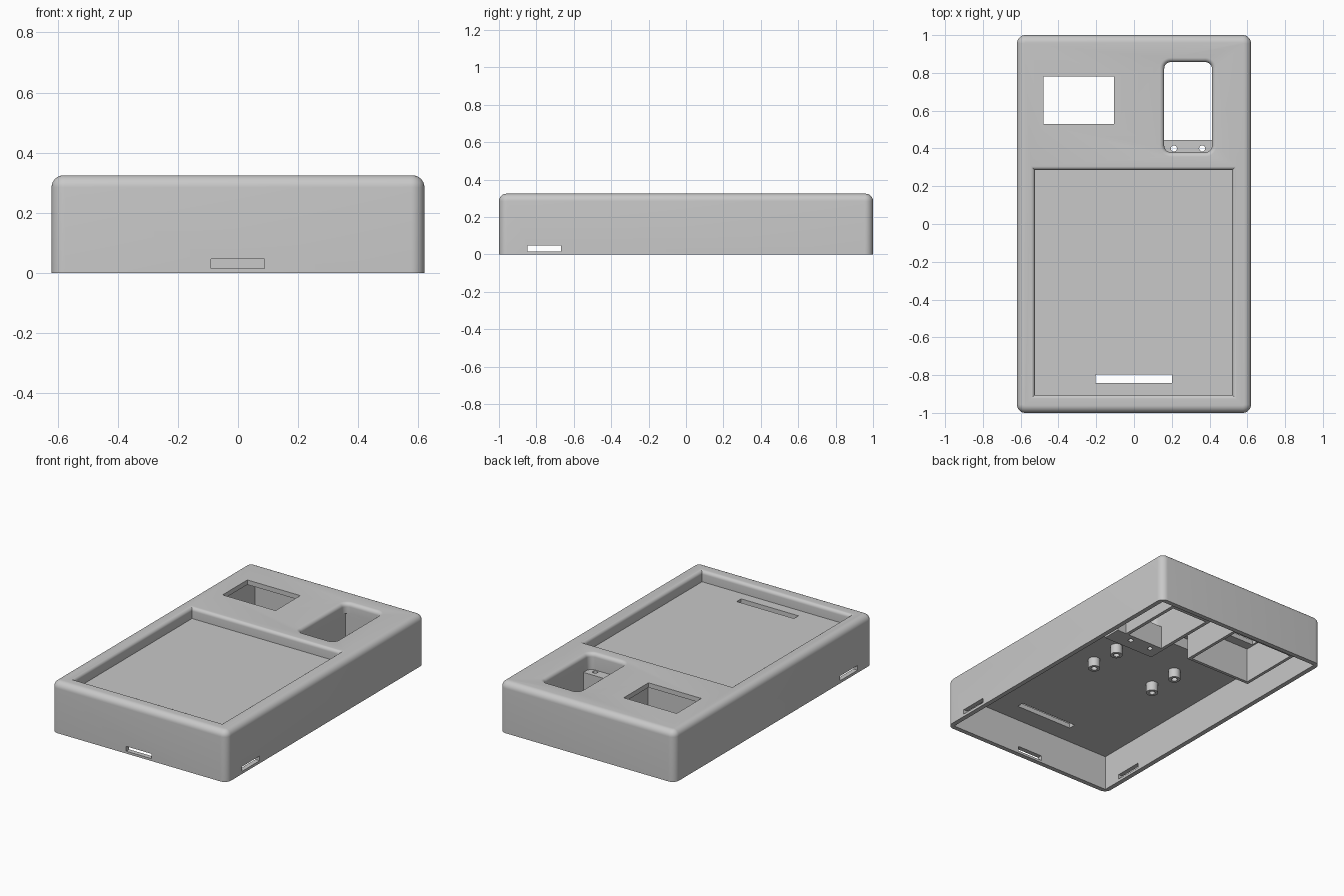
import bpy
import bmesh
from math import sin, cos, pi, radians

old = bpy.data.objects.get("Cube")
if old:
    bpy.data.objects.remove(old)

grey = bpy.data.materials.new("matte_grey")
grey.use_nodes = True
COLOR = (0.58, 0.58, 0.58, 1)
grey.diffuse_color = COLOR
grey.node_tree.nodes["Principled BSDF"].inputs["Base Color"].default_value = COLOR


def outline(x0, x1, y0, y1, r, grow=0.0, steps=8):
    """Rectangle outline, optionally with rounded corners, offset by grow."""
    if r <= 0:
        return [(x0 - grow, y0 - grow), (x1 + grow, y0 - grow),
                (x1 + grow, y1 + grow), (x0 - grow, y1 + grow)]
    centres = [(x1 - r, y1 - r), (x0 + r, y1 - r), (x0 + r, y0 + r), (x1 - r, y0 + r)]
    points = []
    for k, (cx, cy) in enumerate(centres):
        for i in range(steps + 1):
            a = (k + i / steps) * pi / 2
            points.append((cx + (r + grow) * cos(a), cy + (r + grow) * sin(a)))
    return points


def loft(name, rect, r, levels):
    """Closed solid through offset outlines, levels = [(z, grow), ...]."""
    bm = bmesh.new()
    rings = [[bm.verts.new((x, y, z)) for x, y in outline(*rect, r, g)] for z, g in levels]
    n = len(rings[0])
    for low, high in zip(rings, rings[1:]):
        for i in range(n):
            j = (i + 1) % n
            bm.faces.new((low[i], low[j], high[j], high[i]))
    bm.faces.new(rings[0][::-1])
    bm.faces.new(rings[-1])
    bmesh.ops.recalc_face_normals(bm, faces=bm.faces)
    mesh = bpy.data.meshes.new(name)
    bm.to_mesh(mesh)
    bm.free()
    mesh.materials.append(grey)
    obj = bpy.data.objects.new(name, mesh)
    bpy.context.collection.objects.link(obj)
    return obj


def box(name, x0, x1, y0, y1, z0, z1):
    return loft(name, (x0, x1, y0, y1), 0, [(z0, 0), (z1, 0)])


def rod(name, x, y, r, z0, z1):
    return loft(name, (x - r, x + r, y - r, y + r), r, [(z0, 0), (z1, 0)])


def combine(tool, operation="DIFFERENCE"):
    """Boolean the tool into the case, then discard it."""
    bpy.context.view_layer.objects.active = case
    mod = case.modifiers.new("combine", "BOOLEAN")
    mod.operation, mod.solver, mod.object = operation, "EXACT", tool
    bpy.ops.object.modifier_apply(modifier=mod.name)
    bpy.data.objects.remove(tool)


def flare(top, r, steps=6):
    """Levels of a rounded-over rim around an opening."""
    arc = [i / steps * pi / 2 for i in range(steps + 1)]
    return [(top - r + r * sin(a), r - r * cos(a)) for a in arc] + [(top + 0.1, r)]


TOP, WALL = 0.325, 0.03
FLOOR = 0.255          # tray floor
UNDER = FLOOR - WALL   # underside of the tray floor
TUBE = 0.07            # lower rim of the hanging sleeves

# Outer case with rounded corners and top edge
R = 0.04
arc = [i / 8 * pi / 2 for i in range(9)]
case = loft("case", (-0.62, 0.62, -1, 1), 0.045,
            [(0, 0)] + [(TOP - R + R * sin(a), R * cos(a) - R) for a in arc])

# Hollow underside, deeper behind the tray
combine(box("lower_cavity", -0.59, 0.59, -0.97, 0.97, -0.2, UNDER))
combine(box("rear_cavity", -0.59, 0.59, 0.33, 0.97, 0.1, TOP - WALL))

# Sleeves hanging under the two rear openings, and the shelf block
combine(box("screen_sleeve", -0.51, -0.04, 0.45, 0.89, TUBE, TOP - 0.015), "UNION")
combine(box("pocket_sleeve", 0.138, 0.435, 0.325, 0.88, TUBE, TOP - 0.015), "UNION")
combine(box("shelf_block", 0.2, 0.5, 0.325, 0.445, TUBE, TOP - 0.015), "UNION")

# Screen window with a lip above its sleeve
combine(box("screen_space", -0.49, -0.06, 0.47, 0.87, 0, TOP - WALL))
combine(box("screen_window", -0.48, -0.106, 0.53, 0.78, 0.1, 0.5))

# Pocket with rounded rim, leaving a drilled shelf at its front end
combine(loft("pocket", (0.16, 0.413, 0.38, 0.857), 0.035, [(0.22, 0)] + flare(TOP, 0.024)))
combine(box("pocket_well", 0.16, 0.413, 0.445, 0.857, 0, 0.26))
for x in (0.211, 0.361):
    combine(rod("shelf_hole", x, 0.4, 0.016, 0, 0.3))

# Recessed tray with rounded rim and slot
combine(loft("tray", (-0.525, 0.52, -0.905, 0.286), 0, [(FLOOR, 0)] + flare(TOP, 0.022)))
combine(box("tray_slot", -0.205, 0.2, -0.843, -0.798, 0.1, 0.3))

# Slots in the front and both side walls
combine(box("front_slot", -0.09, 0.088, -1.1, -0.9, 0.015, 0.046))
combine(box("side_slots", -0.7, 0.7, -0.847, -0.667, 0.017, 0.047))

# Screw posts under the tray
for x in (-0.245, 0.207):
    for y in (-0.124, 0.083):
        combine(rod("post", x, y, 0.036, UNDER - 0.06, UNDER + 0.01), "UNION")
        combine(rod("post_hole", x, y, 0.018, 0.1, UNDER))

# Smooth rounded edges, keep real corners crisp
bpy.ops.object.select_all(action="DESELECT")
case.select_set(True)
bpy.context.view_layer.objects.active = case
bpy.ops.object.shade_smooth_by_angle(angle=radians(30))
